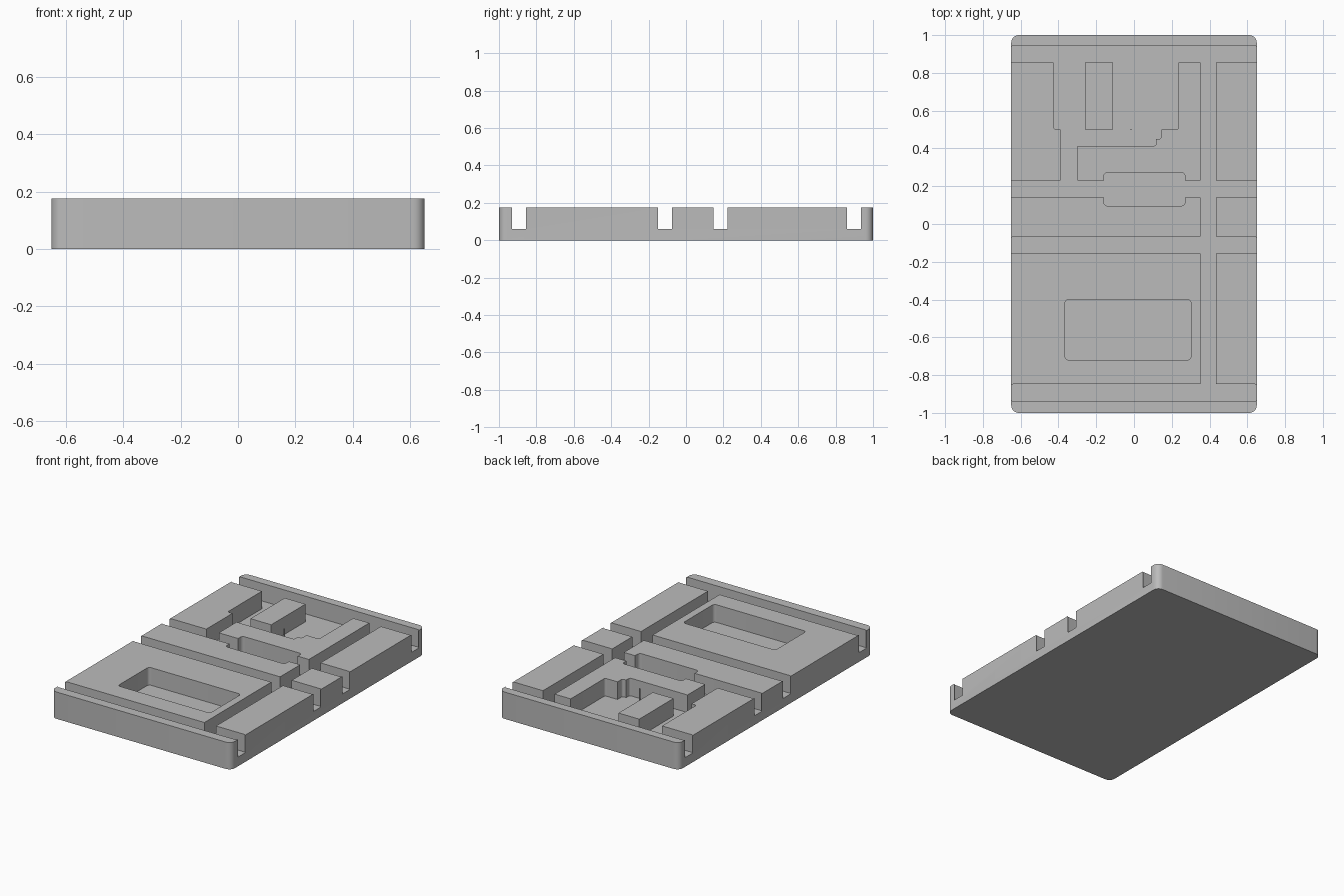
import bpy, bmesh, math
from mathutils import Vector

cube = bpy.data.objects.get("Cube")
if cube:
    bpy.data.objects.remove(cube, do_unlink=True)

TOP, FLOOR = 0.175, 0.06
TOOL_RADIUS = 0.0125

grey = bpy.data.materials.new("plain grey")
grey.use_nodes = True
colour = (0.5, 0.5, 0.5, 1)
grey.diffuse_color = colour
grey.node_tree.nodes["Principled BSDF"].inputs["Base Color"].default_value = colour


def rect(x0, x1, y0, y1):
    return [(x0, y0), (x1, y0), (x1, y1), (x0, y1)]


def fillet(points, radius, steps=6):
    """Round the outward right-angled corners of a counter-clockwise outline."""
    out = []
    for i, p in enumerate(points):
        p = Vector(p)
        a = (Vector(points[i - 1]) - p).normalized()
        b = (Vector(points[(i + 1) % len(points)]) - p).normalized()
        if radius == 0 or b.x * a.y - b.y * a.x < 0:
            out.append(p)
            continue
        centre = p + (a + b) * radius
        for k in range(steps + 1):
            t = math.pi / 2 * k / steps
            out.append(centre - b * radius * math.cos(t) - a * radius * math.sin(t))
    return out


def prism(name, outline, z0, z1, radius=0.0):
    bm = bmesh.new()
    face = bm.faces.new([bm.verts.new((p.x, p.y, z0)) for p in fillet(outline, radius)])
    side = bmesh.ops.extrude_face_region(bm, geom=[face])["geom"]
    verts = [v for v in side if isinstance(v, bmesh.types.BMVert)]
    bmesh.ops.translate(bm, verts=verts, vec=(0, 0, z1 - z0))
    bmesh.ops.recalc_face_normals(bm, faces=bm.faces)
    mesh = bpy.data.meshes.new(name)
    bm.to_mesh(mesh)
    bm.free()
    mesh.materials.append(grey)
    obj = bpy.data.objects.new(name, mesh)
    bpy.context.collection.objects.link(obj)
    return obj


# Solid plate with rounded corners
plate = prism("grooved_plate", rect(-0.65, 0.65, -1, 1), 0, TOP, 0.04)

# Cross grooves, long groove and pockets
cuts = [("cross_groove", rect(-0.651, 0.651, y - 0.045, y + 0.045), TOOL_RADIUS)
        for y in (-0.893, -0.112, 0.185, 0.899)]
cuts.append(("long_groove", rect(0.351, 0.435, -0.9, 0.9), 0))
cuts.append(("middle_pocket", rect(-0.16, 0.27, 0.096, 0.272), 0.02))
cuts.append(("front_pocket", rect(-0.365, 0.302, -0.72, -0.40), 0.02))

# Stepped pocket that wraps around an island and drains into a channel
stepped = [(-0.425, 0.9), (-0.425, 0.5), (-0.39, 0.5), (-0.39, 0.19), (-0.30, 0.19),
           (-0.30, 0.413), (0.117, 0.413), (0.117, 0.45), (0.145, 0.45), (0.145, 0.5),
           (0.235, 0.5), (0.235, 0.9), (-0.11, 0.9), (-0.11, 0.5), (-0.26, 0.5), (-0.26, 0.9)]
cuts.append(("stepped_pocket", stepped, TOOL_RADIUS))

cutters = []
for name, outline, radius in cuts:
    cutter = prism(name + "_cutter", outline, FLOOR, TOP + 0.1, radius)
    cutter.hide_render = True
    cutters.append(cutter)
    mod = plate.modifiers.new(name, "BOOLEAN")
    mod.operation = "DIFFERENCE"
    mod.solver = "EXACT"
    mod.object = cutter

# Bake the cuts and drop the helpers
bpy.ops.object.select_all(action="DESELECT")
plate.select_set(True)
bpy.context.view_layer.objects.active = plate
for mod in list(plate.modifiers):
    bpy.ops.object.modifier_apply(modifier=mod.name)
for cutter in cutters:
    bpy.data.objects.remove(cutter, do_unlink=True)
bpy.ops.object.shade_smooth_by_angle(angle=math.radians(30))

# Thin post left standing in the stepped pocket
prism("thin_post", rect(-0.019, -0.012, 0.498, 0.504), FLOOR, TOP)
